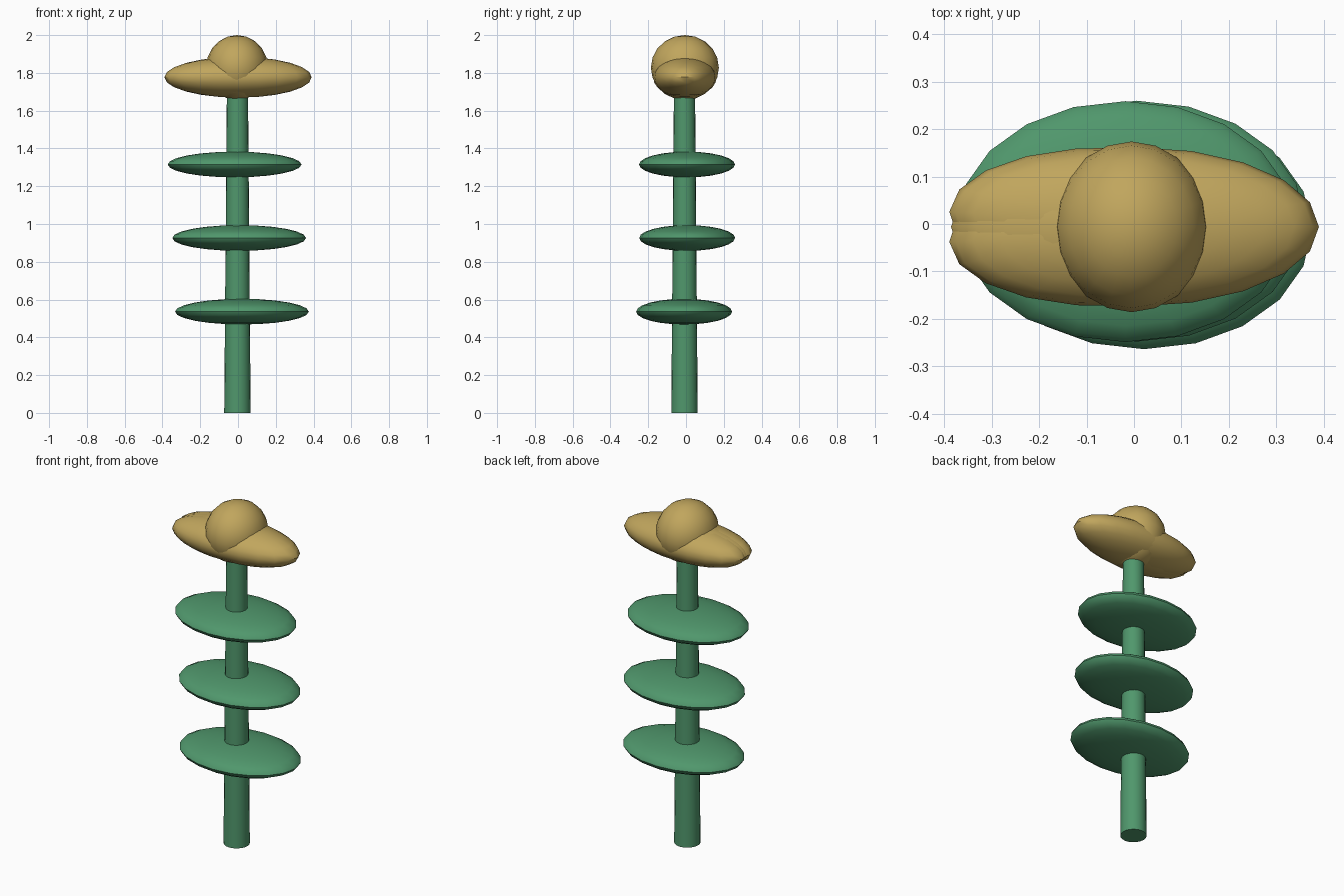
import bpy
import math

if "Cube" in bpy.data.objects:
    bpy.data.objects.remove(bpy.data.objects["Cube"])


def material(name, rgb):
    m = bpy.data.materials.new(name)
    m.diffuse_color = (*rgb, 1)
    m.use_nodes = True
    m.node_tree.nodes["Principled BSDF"].inputs["Base Color"].default_value = m.diffuse_color
    return m


GREEN = material("leaf_green", (0.08, 0.31, 0.15))
GOLD = material("petal_gold", (0.53, 0.38, 0.11))


def finish(name, mat):
    ob = bpy.context.object
    ob.name = name
    ob.data.materials.append(mat)
    bpy.ops.object.transform_apply(location=False, rotation=True, scale=True)
    bpy.ops.object.shade_smooth_by_angle(angle=math.radians(40))
    return ob


def ellipsoid(name, loc, size, mat, turn=0, segs=20, rings=12):
    bpy.ops.mesh.primitive_uv_sphere_add(segments=segs, ring_count=rings, radius=1, location=loc)
    ob = bpy.context.object
    ob.scale = size
    ob.rotation_euler = (0, 0, math.radians(turn))
    return finish(name, mat)


# Slightly tapered stem
bpy.ops.mesh.primitive_cone_add(vertices=20, radius1=0.07, radius2=0.056, depth=1.7,
                                location=(-0.003, -0.008, 0.85))
finish("stem", GREEN)

# Three flat leaf discs up the stem
for i, (x, y, z) in enumerate([(0.021, -0.01, 0.536), (0.006, 0.006, 0.926), (-0.018, 0.005, 1.315)]):
    ellipsoid(f"leaf_{i + 1}", (x, y, z), (0.354, 0.254, 0.068), GREEN)

# Flower: long overlapping petals that fan out slightly at one end
ellipsoid("petal_middle", (0.002, -0.006, 1.777), (0.388, 0.168, 0.108), GOLD)
for side in (-1, 1):
    ellipsoid(f"petal_side_{side}", (-0.012, -0.006 + side * 0.012, 1.777),
              (0.378, 0.155, 0.105), GOLD, turn=-side * 3)

# Round flower centre
ellipsoid("flower_centre", (-0.005, -0.006, 1.828), (0.164, 0.18, 0.172), GOLD, segs=20, rings=10)
